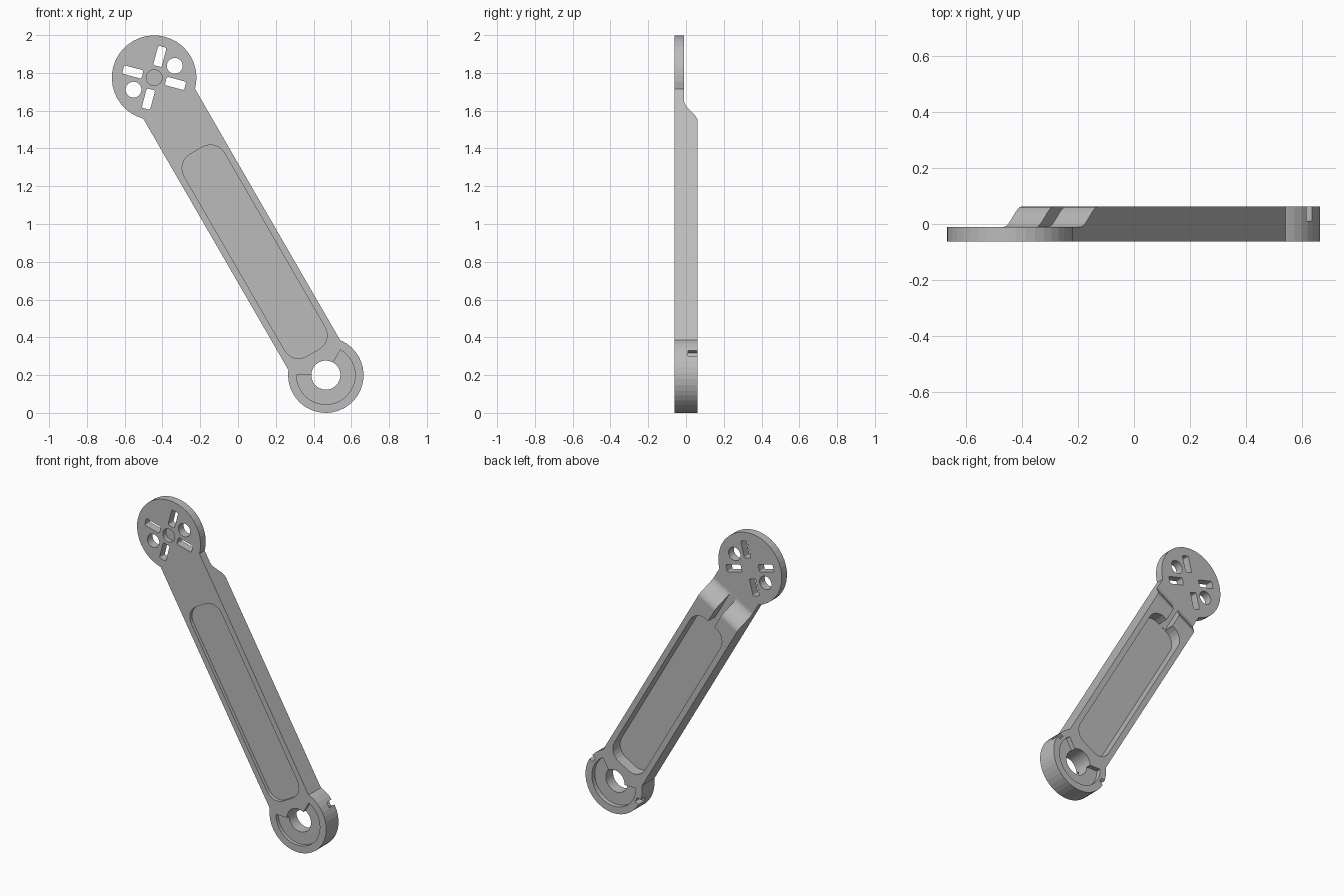
import bpy, bmesh
from math import sin, cos, pi, radians
from mathutils import Vector

cube = bpy.data.objects.get("Cube")
if cube:
    bpy.data.objects.remove(cube, do_unlink=True)

grey = bpy.data.materials.new("grey_plastic")
grey.use_nodes = True
COLOR = (0.5, 0.5, 0.5, 1)
grey.diffuse_color = COLOR
grey.node_tree.nodes["Principled BSDF"].inputs["Base Color"].default_value = COLOR

# Arm frame: u runs across the arm, v along it from the hub to the motor plate
HUB = Vector((0.465, 0, 0.2))
U = Vector((cos(pi / 6), 0, sin(pi / 6)))
V = Vector((-sin(pi / 6), 0, cos(pi / 6)))
Y = Vector((0, 1, 0))
LENGTH, FRONT, BACK, PLATE, HALF = 1.818, -0.062, 0.062, -0.01, 0.158
OUT = 0.1


def solid(name, start, end):
    """Closed prism between two matching loops of points."""
    bm = bmesh.new()
    a = [bm.verts.new(p) for p in start]
    b = [bm.verts.new(p) for p in end]
    bm.faces.new(a)
    bm.faces.new(b[::-1])
    n = len(a)
    for i in range(n):
        bm.faces.new((a[i], b[i], b[(i + 1) % n], a[(i + 1) % n]))
    bmesh.ops.recalc_face_normals(bm, faces=bm.faces)
    mesh = bpy.data.meshes.new(name)
    bm.to_mesh(mesh)
    bm.free()
    mesh.materials.append(grey)
    ob = bpy.data.objects.new(name, mesh)
    bpy.context.collection.objects.link(ob)
    return ob


def prism(name, outline, y0, y1):
    """Extrude a (u, v) outline through the thickness."""
    base = [HUB + U * u + V * v for u, v in outline]
    return solid(name, [p + Y * y0 for p in base], [p + Y * y1 for p in base])


def arc(cu, cv, r, a0, a1, n):
    angles = [radians(a0 + (a1 - a0) * i / n) for i in range(n + 1)]
    return [(cu + r * cos(a), cv + r * sin(a)) for a in angles]


def circle(cu, cv, r, n):
    return arc(cu, cv, r, 0, 360, n)[:-1]


def rounded(u0, u1, v0, v1, r, n=6):
    return (arc(u1 - r, v1 - r, r, 0, 90, n) + arc(u0 + r, v1 - r, r, 90, 180, n)
            + arc(u0 + r, v0 + r, r, 180, 270, n) + arc(u1 - r, v0 + r, r, 270, 360, n))


def turned(points, degrees, cv):
    """Turn an outline about the point (0, cv)."""
    c, s = cos(radians(degrees)), sin(radians(degrees))
    return [(u * c - v * s, cv + u * s + v * c) for u, v in points]


def combine(target, other, operation):
    mod = target.modifiers.new("combine", 'BOOLEAN')
    mod.operation = operation
    mod.solver = 'EXACT'
    mod.object = other
    bpy.context.view_layer.objects.active = target
    bpy.ops.object.modifier_apply(modifier=mod.name)
    bpy.data.objects.remove(other, do_unlink=True)


def cut(outline, y0, y1):
    combine(arm, prism("cutter", outline, y0, y1), 'DIFFERENCE')


# Arm bar: side profile with an S-shaped step down to the thin plate
profile = [(0, FRONT), (0, BACK)]
for i in range(13):
    t = i / 12
    profile.append((1.46 + 0.125 * t, BACK + (PLATE - BACK) * t * t * (3 - 2 * t)))
profile += [(LENGTH - 0.08, PLATE), (LENGTH - 0.08, FRONT)]
bar = [HUB + V * v + Y * y for v, y in profile]
arm = solid("arm", [p - U * HALF for p in bar], [p + U * HALF for p in bar])

# Round ends: thick hub and thin motor plate
combine(arm, prism("hub", circle(0, 0, 0.2, 40), FRONT, BACK), 'UNION')
combine(arm, prism("motor_plate", circle(0, LENGTH, 0.224, 40), FRONT, PLATE), 'UNION')

# Long pockets on both faces, with a cable channel out of the back one
pocket = rounded(-0.123, 0.123, 0.137, 1.372, 0.085)
cut(pocket, FRONT - OUT, FRONT + 0.022)
cut(pocket, PLATE, OUT)
cut([(-0.025, 1.3), (0.025, 1.3), (0.025, 1.6), (-0.025, 1.6)], PLATE + 0.0005, OUT)

# Hub: through hole, C-shaped recesses and side notches
cut(circle(0, 0, 0.077, 32), -OUT, OUT)
recess = arc(0, 0, 0.155, 150, 390, 28) + arc(0, 0, 0.06, 390, 150, 28)
cut(recess, FRONT - OUT, FRONT + 0.022)
cut(recess, BACK - 0.03, OUT)
for side in (-1, 1):
    cut([(side * u, v) for u, v in ((0.172, 0.003), (0.25, 0.003), (0.25, 0.037), (0.172, 0.037))],
        0.011, OUT)

# Motor plate: blind centre, two round holes and four radial slots
cut(circle(0, LENGTH, 0.042, 24), FRONT - OUT, FRONT + 0.03)
for side in (-1, 1):
    cut(circle(side * 0.126, LENGTH, 0.042, 24), -OUT, OUT)
slot = rounded(0.064, 0.17, -0.023, 0.023, 0.008, 3)
for k in range(4):
    cut(turned(slot, 45 + 90 * k, LENGTH), -OUT, OUT)
